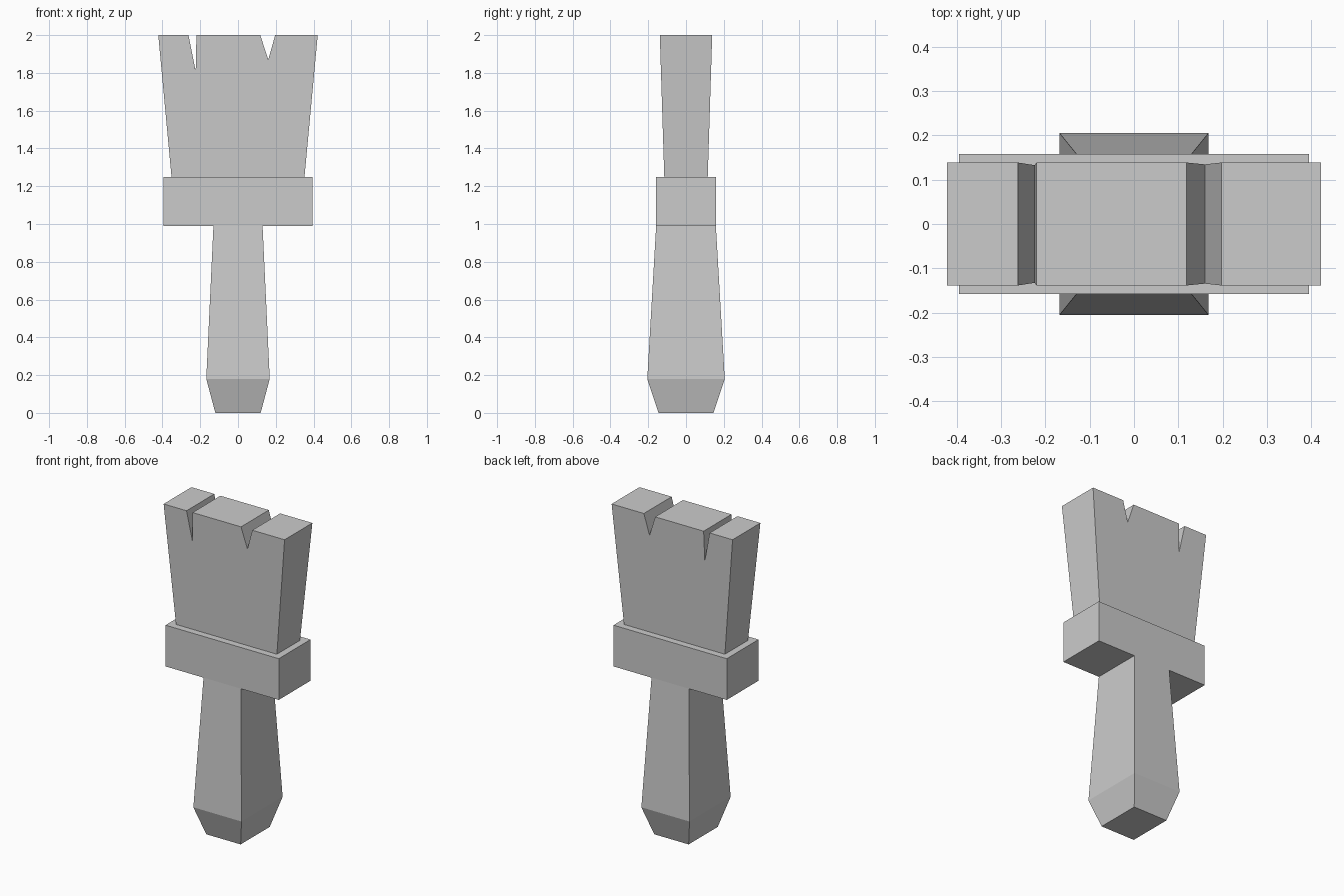
import bpy, bmesh

if "Cube" in bpy.data.objects:
    bpy.data.objects.remove(bpy.data.objects["Cube"])


def make_object(name, bm):
    bmesh.ops.recalc_face_normals(bm, faces=bm.faces)
    mesh = bpy.data.meshes.new(name)
    bm.to_mesh(mesh)
    bm.free()
    obj = bpy.data.objects.new(name, mesh)
    bpy.context.collection.objects.link(obj)
    return obj


def bridge(bm, a, b):
    for i in range(len(a)):
        j = (i + 1) % len(a)
        bm.faces.new((a[i], a[j], b[j], b[i]))


def loft(name, sections):
    """Stack rectangles given as (half x, half y, z)."""
    bm = bmesh.new()
    rings = [[bm.verts.new((sx * hx, sy * hy, z))
              for sx, sy in ((-1, -1), (1, -1), (1, 1), (-1, 1))]
             for hx, hy, z in sections]
    for a, b in zip(rings, rings[1:]):
        bridge(bm, a, b)
    bm.faces.new(rings[0])
    bm.faces.new(rings[-1])
    return make_object(name, bm)


# Tapered handle with a chamfered butt
loft("handle", [(0.12, 0.145, 0), (0.168, 0.205, 0.18), (0.13, 0.158, 0.99)])

# Ferrule band
loft("ferrule", [(0.395, 0.158, 0.99), (0.395, 0.158, 1.25)])

# Flared bristle block with two notches; thickness grows with height
profile = [(-0.352, 1.25), (0.352, 1.25), (0.422, 2), (0.197, 2), (0.16, 1.87),
           (0.118, 2), (-0.22, 2), (-0.224, 1.81), (-0.262, 2), (-0.422, 2)]
bm = bmesh.new()
front, back = [[bm.verts.new((x, s * (0.115 + (z - 1.25) * 0.0315), z))
                for x, z in profile] for s in (-1, 1)]
bridge(bm, front, back)
bm.faces.new(front)
bm.faces.new(back)
make_object("bristles", bm)
